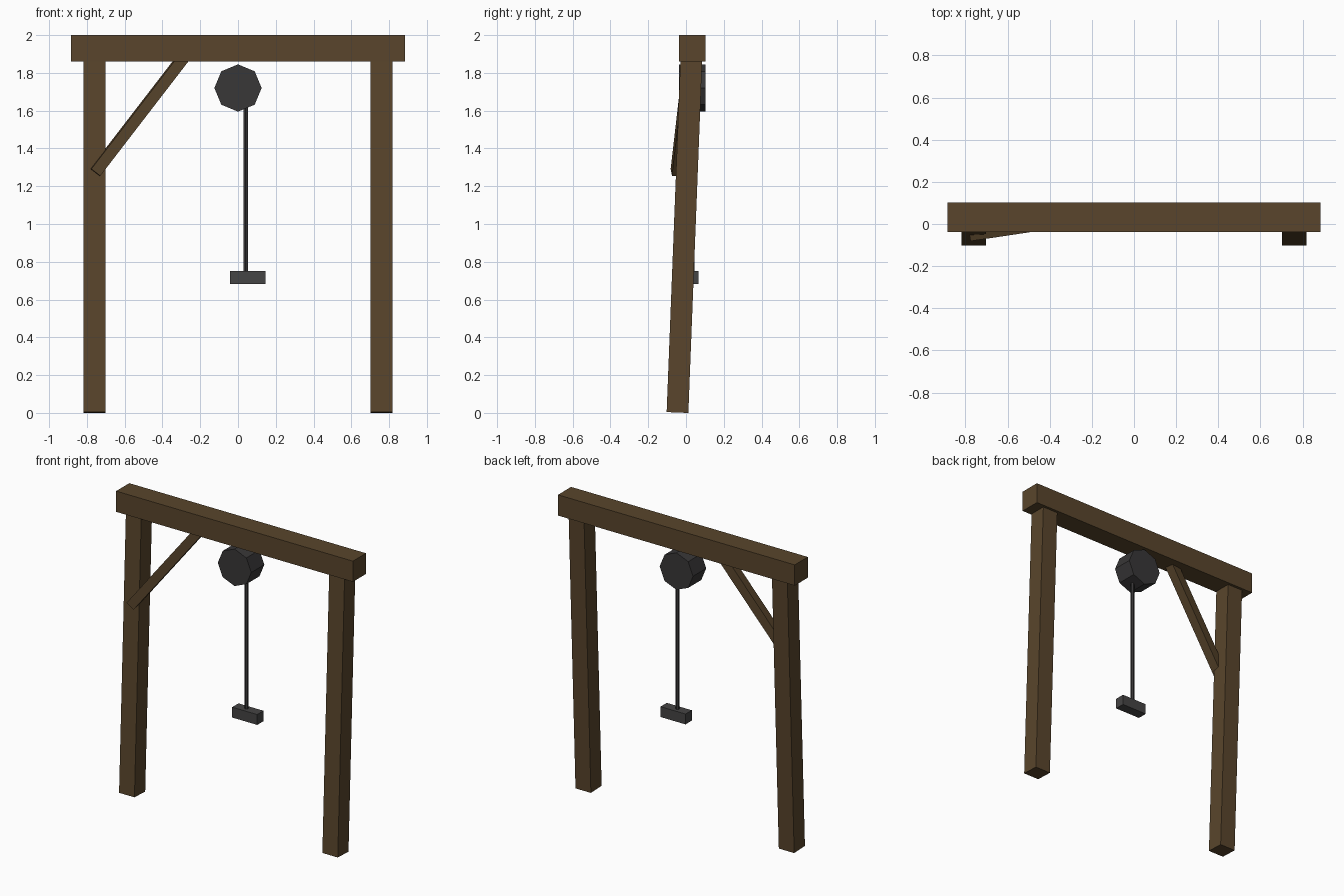
import bpy
import math
from mathutils import Vector

if "Cube" in bpy.data.objects:
    bpy.data.objects.remove(bpy.data.objects["Cube"])


def material(name, rgb):
    m = bpy.data.materials.new(name)
    m.diffuse_color = (*rgb, 1)
    m.use_nodes = True
    m.node_tree.nodes["Principled BSDF"].inputs["Base Color"].default_value = m.diffuse_color
    return m


wood = material("wood", (0.10, 0.06, 0.025))
iron = material("dark_iron", (0.04, 0.038, 0.039))
steel = material("worn_steel", (0.06, 0.058, 0.058))


def finish(name, mat):
    ob = bpy.context.object
    ob.name = name
    ob.data.materials.append(mat)
    return ob


def box(name, lo, hi, mat):
    lo, hi = Vector(lo), Vector(hi)
    bpy.ops.mesh.primitive_cube_add(size=1, location=(lo + hi) / 2)
    ob = finish(name, mat)
    ob.scale = hi - lo
    return ob


def timber(name, start, end, width, depth, mat):
    """Square-ended timber running from start to end."""
    a, b = Vector(start), Vector(end)
    bpy.ops.mesh.primitive_cube_add(size=1, location=(a + b) / 2)
    ob = finish(name, mat)
    ob.scale = (width, depth, (b - a).length)
    ob.rotation_euler = (b - a).to_track_quat('Z', 'Y').to_euler()
    return ob


def cylinder(name, sides, radius, depth, loc, mat, rot=(0, 0, 0)):
    bpy.ops.mesh.primitive_cylinder_add(vertices=sides, radius=radius, depth=depth,
                                        location=loc, rotation=rot)
    return finish(name, mat)


# Top beam
box("top_beam", (-0.885, -0.037, 1.86), (0.885, 0.103, 2.0), wood)

# Posts leaning slightly backwards
for side, label in ((-1, "left"), (1, "right")):
    timber(label + "_post", (side * 0.76, -0.045, 0.002), (side * 0.76, 0.028, 1.868),
           0.115, 0.115, wood)

# Diagonal brace on the left only
timber("brace", (-0.757, -0.048, 1.273), (-0.289, 0.022, 1.881), 0.06, 0.06, wood)

# Eight-sided pulley wheel below the beam
cylinder("pulley_wheel", 8, 0.125, 0.14, (0, 0.033, 1.72), iron, (math.pi / 2, 0, 0))

# Hanging rope and its weight
cylinder("rope", 6, 0.0125, 0.90, (0.041, 0.033, 1.19), iron)
box("hanging_weight", (-0.042, -0.002, 0.682), (0.145, 0.065, 0.752), steel)
